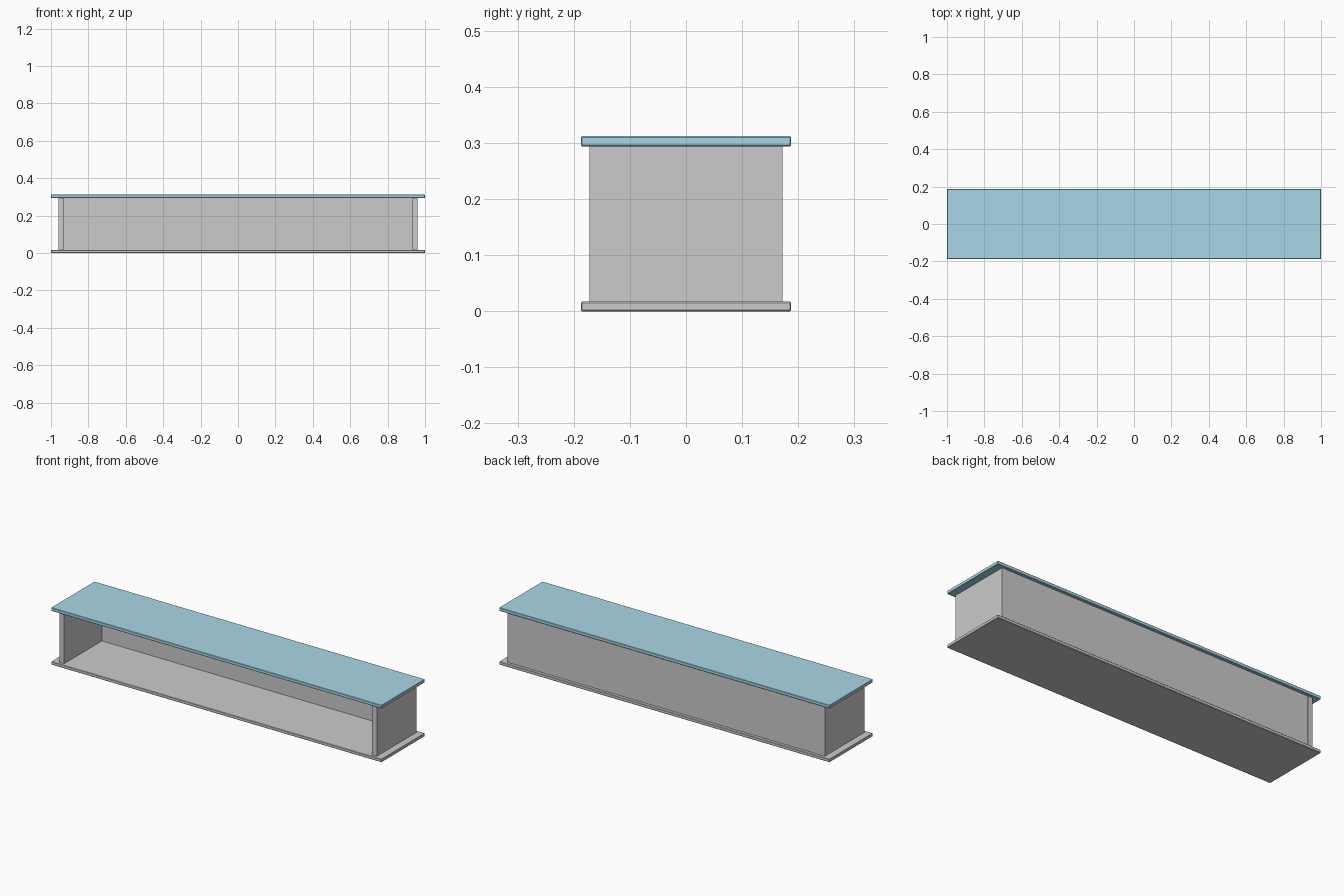
import bpy

if "Cube" in bpy.data.objects:
    bpy.data.objects.remove(bpy.data.objects["Cube"])


def board(name, x, y, z, bevel=0.0):
    """Box spanning the given (min, max) ranges, with optionally eased edges."""
    spans = (x, y, z)
    bpy.ops.mesh.primitive_cube_add(size=1, location=[(a + b) / 2 for a, b in spans])
    ob = bpy.context.object
    ob.name = name
    ob.scale = [b - a for a, b in spans]
    bpy.ops.object.transform_apply(location=False, rotation=False, scale=True)
    if bevel:
        mod = ob.modifiers.new("eased_edges", "BEVEL")
        mod.width = bevel
        mod.segments = 1
    return ob


HALF_W, HALF_D = 1.0, 0.1875            # top and bottom boards
SIDE_OUT, SIDE_IN, SIDE_D = 0.96, 0.932, 0.172
BASE_Z, TOP_Z, HEIGHT = 0.017, 0.294, 0.312

# Horizontal boards
board("bottom_board", (-HALF_W, HALF_W), (-HALF_D, HALF_D), (0, BASE_Z), 0.002)
top = board("top_board", (-HALF_W, HALF_W), (-HALF_D, HALF_D), (TOP_Z, HEIGHT), 0.002)

# Side panels
board("left_panel", (-SIDE_OUT, -SIDE_IN), (-SIDE_D, SIDE_D), (BASE_Z, TOP_Z))
board("right_panel", (SIDE_IN, SIDE_OUT), (-SIDE_D, SIDE_D), (BASE_Z, TOP_Z))

# Back panel set between the sides, front left open
board("back_panel", (-SIDE_IN, SIDE_IN), (0.155, SIDE_D - 0.001), (BASE_Z, TOP_Z))

# Blue top
blue = bpy.data.materials.new("blue_paint")
blue.diffuse_color = (0.40, 0.68, 0.80, 1)
blue.use_nodes = True
blue.node_tree.nodes["Principled BSDF"].inputs["Base Color"].default_value = blue.diffuse_color
top.data.materials.append(blue)
